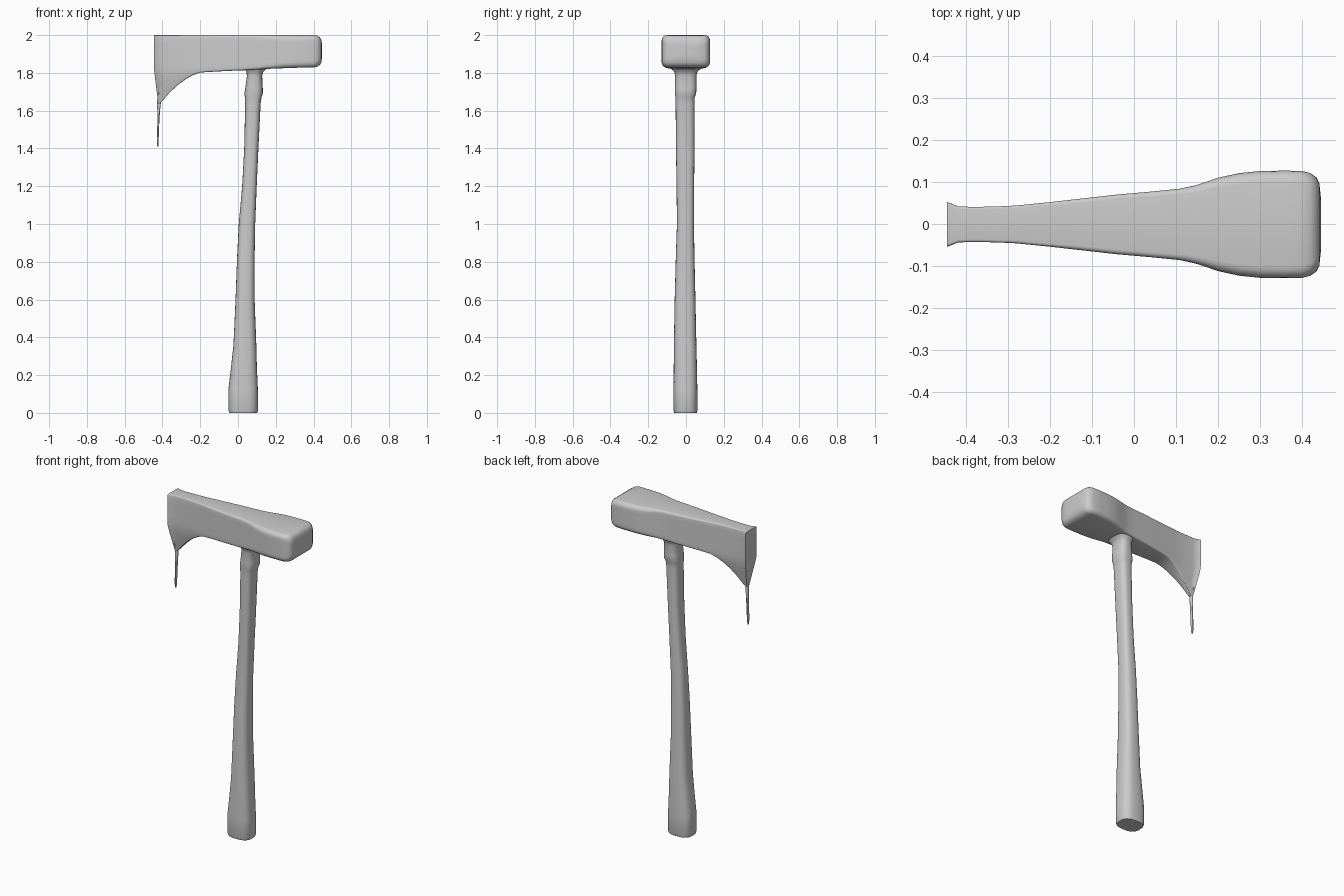
import bpy, bmesh, math


def loft(name, rings):
    """Skin a list of equal-length rings and cap both ends."""
    bm = bmesh.new()
    loops = [[bm.verts.new(p) for p in ring] for ring in rings]
    n = len(loops[0])
    for a, b in zip(loops, loops[1:]):
        for i in range(n):
            j = (i + 1) % n
            bm.faces.new((a[i], a[j], b[j], b[i]))
    bm.faces.new(loops[0])
    bm.faces.new(loops[-1])
    bmesh.ops.recalc_face_normals(bm, faces=bm.faces)
    mesh = bpy.data.meshes.new(name)
    bm.to_mesh(mesh)
    bm.free()
    ob = bpy.data.objects.new(name, mesh)
    bpy.context.collection.objects.link(ob)
    bpy.ops.object.select_all(action='DESELECT')
    ob.select_set(True)
    bpy.context.view_layer.objects.active = ob
    bpy.ops.object.shade_smooth_by_angle(angle=math.radians(40))
    return ob


def oval(x0, x1, y0, y1, z, power=2.8, n=32):
    """Horizontal superellipse ring."""
    ring = []
    for i in range(n):
        t = 2 * math.pi * i / n
        c, s = math.cos(t), math.sin(t)
        ring.append(((x0 + x1) / 2 + (x1 - x0) / 2 * math.copysign(abs(c) ** (2 / power), c),
                     (y0 + y1) / 2 + (y1 - y0) / 2 * math.copysign(abs(s) ** (2 / power), s), z))
    return ring


def head_ring(x, w, zb, zt, r):
    """Cross-section of the head: rounded block whose lower blade part thins out."""
    r = min(r, w * 0.9)
    half = []
    for k in range(5):
        a = math.pi / 2 * (1 - k / 4)
        half.append((w - r + r * math.cos(a), zt - r + r * math.sin(a)))
    for k in range(1, 8):
        half.append((w, zt - r + (zb + r - zt + r) * k / 8))
    for k in range(5):
        a = -math.pi / 2 * k / 4
        half.append((w - r + r * math.cos(a), zb + r + r * math.sin(a)))
    ring = []
    for side in (1, -1):
        for y, z in (half if side == 1 else half[::-1]):
            thin = min(1, max(0.14, 0.14 + 0.86 * (z - 1.63) / 0.17))
            lean = 0.022 * max(0, 1.82 - z) / 0.18 if x < -0.42 else 0
            ring.append((x + lean, side * y * thin - 0.001, z))
    return ring


# Handle: slightly curved shaft with swollen butt and collar
handle = [
    (-.046, .101, -.062, .057, 0), (-.050, .106, -.066, .061, .012),
    (-.050, .105, -.066, .060, .13), (-.037, .100, -.065, .058, .24),
    (-.024, .097, -.064, .055, .36), (-.013, .088, -.060, .050, .6),
    (-.005, .088, -.054, .045, .82), (.004, .091, -.048, .042, 1.0),
    (.022, .099, -.050, .043, 1.2), (.033, .108, -.053, .045, 1.4),
    (.038, .120, -.055, .045, 1.64), (.036, .125, -.056, .046, 1.672),
    (.034, .132, -.059, .054, 1.69), (.039, .131, -.059, .055, 1.72),
    (.047, .128, -.058, .055, 1.785), (.045, .134, -.062, .060, 1.805),
    (.035, .152, -.075, .073, 1.822), (.035, .152, -.075, .073, 1.86)]
loft("handle", [oval(*s) for s in handle])

# Head: narrow flared blade at the left, broad rounded poll at the right
head = [
    (-.445, .053, 1.63, 2, .006), (-.436, .050, 1.63, 2, .006),
    (-.419, .043, 1.632, 2, .006), (-.395, .042, 1.658, 2, .006),
    (-.36, .042, 1.697, 2, .006), (-.32, .043, 1.735, 2, .006),
    (-.28, .045, 1.764, 2, .007), (-.24, .049, 1.788, 2, .007),
    (-.20, .053, 1.802, 2, .008), (-.12, .062, 1.807, 2, .010),
    (-.04, .071, 1.811, 2, .011), (.04, .078, 1.814, 2, .012),
    (.11, .085, 1.818, 2, .014), (.15, .094, 1.821, 2, .018),
    (.20, .111, 1.823, 2, .024), (.25, .122, 1.825, 2, .027),
    (.30, .127, 1.827, 2, .028), (.36, .128, 1.828, 2, .028),
    (.40, .127, 1.829, 2, .028), (.42, .122, 1.833, 1.997, .030),
    (.434, .112, 1.842, 1.988, .030), (.441, .098, 1.855, 1.975, .028),
    (.445, .06, 1.88, 1.95, .022)]
loft("axe_head", [head_ring(*s) for s in head])

# Tail: thin spike hanging from the blade's lower corner
tail = [(-.430, -.408, .010, 1.66), (-.429, -.409, .010, 1.635), (-.427, -.413, .011, 1.60),
        (-.427, -.417, .010, 1.53), (-.430, -.420, .009, 1.45), (-.430, -.422, .006, 1.41)]
loft("blade_spike", [oval(a, b, -h, h, z, 2.5, 12) for a, b, h, z in tail])
